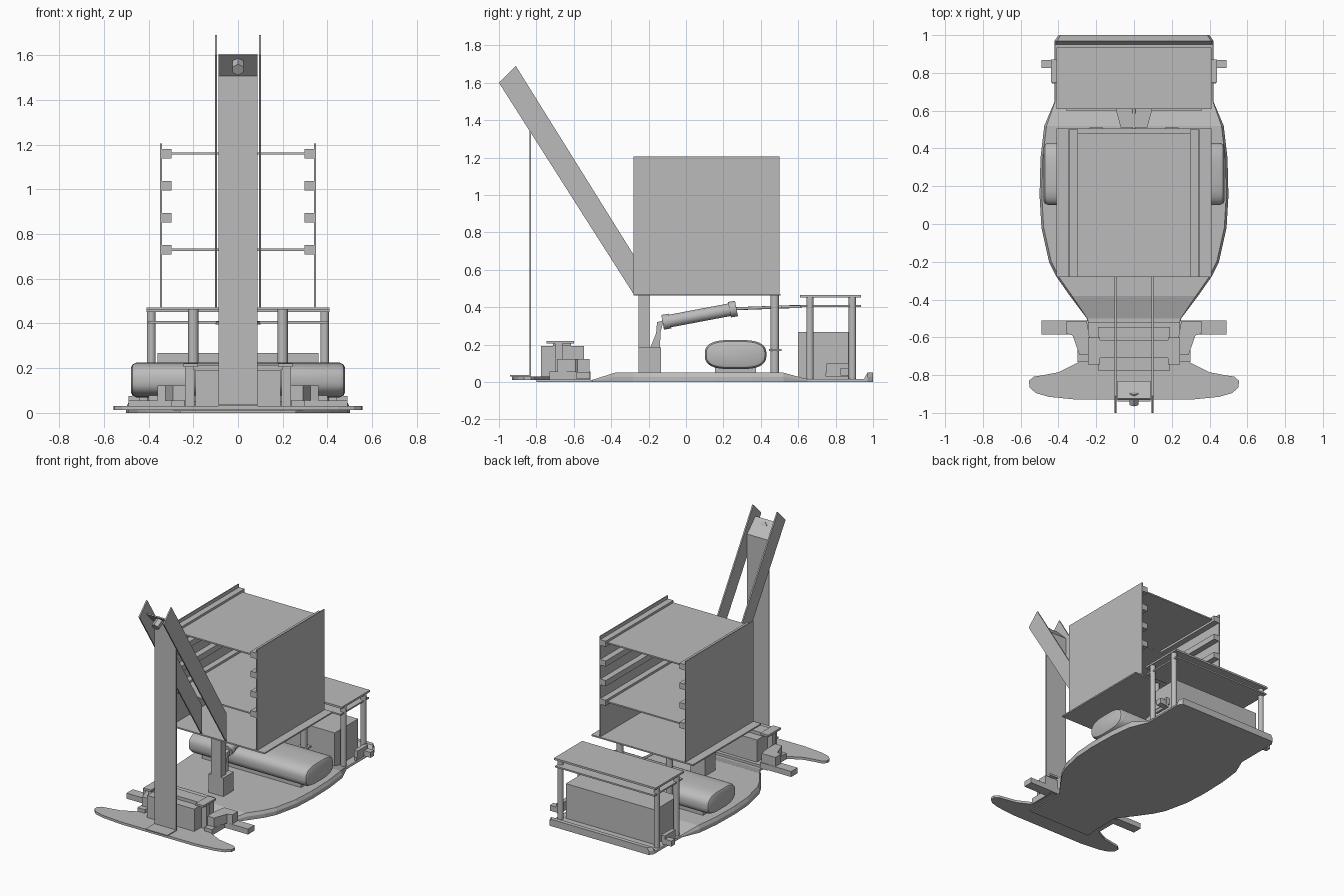
import bpy, bmesh, math
from mathutils import Vector

if "Cube" in bpy.data.objects:
    bpy.data.objects.remove(bpy.data.objects["Cube"])

grey = bpy.data.materials.new("plain grey")
grey.diffuse_color = (0.5, 0.5, 0.5, 1)
grey.use_nodes = True
grey.node_tree.nodes["Principled BSDF"].inputs["Base Color"].default_value = grey.diffuse_color


def finish(bm, name, smooth=False):
    bmesh.ops.recalc_face_normals(bm, faces=bm.faces)
    me = bpy.data.meshes.new(name)
    bm.to_mesh(me)
    bm.free()
    me.materials.append(grey)
    ob = bpy.data.objects.new(name, me)
    bpy.context.collection.objects.link(ob)
    if smooth:
        bpy.ops.object.select_all(action='DESELECT')
        ob.select_set(True)
        bpy.context.view_layer.objects.active = ob
        bpy.ops.object.shade_smooth_by_angle(angle=math.radians(35))
    return ob


def box(name, x0, x1, y0, y1, z0, z1):
    bm = bmesh.new()
    bmesh.ops.create_cube(bm, size=1)
    for v in bm.verts:
        v.co = Vector(((x0 + x1) / 2 + v.co.x * (x1 - x0),
                       (y0 + y1) / 2 + v.co.y * (y1 - y0),
                       (z0 + z1) / 2 + v.co.z * (z1 - z0)))
    return finish(bm, name)


def pair(name, x0, x1, *r):
    box(name + "_right", x0, x1, *r)
    box(name + "_left", -x1, -x0, *r)


def prism(name, pts, a, b, axis='z'):
    # extrude a profile: (x, y) along z, or (y, z) along x
    bm = bmesh.new()
    mk = (lambda p, h: (p[0], p[1], h)) if axis == 'z' else (lambda p, h: (h, p[0], p[1]))
    f = bm.faces.new([bm.verts.new(mk(p, a)) for p in pts])
    ext = bmesh.ops.extrude_face_region(bm, geom=[f])
    d = Vector((0, 0, b - a) if axis == 'z' else (b - a, 0, 0))
    bmesh.ops.translate(bm, vec=d, verts=[g for g in ext['geom'] if isinstance(g, bmesh.types.BMVert)])
    return finish(bm, name)


def rod(name, p, q, r, n=16, r2=None):
    p, q = Vector(p), Vector(q)
    bm = bmesh.new()
    bmesh.ops.create_cone(bm, cap_ends=True, segments=n, radius1=r,
                          radius2=r if r2 is None else r2, depth=(q - p).length)
    m = (q - p).to_track_quat('Z', 'Y').to_matrix().to_4x4()
    m.translation = (p + q) / 2
    bmesh.ops.transform(bm, matrix=m, verts=bm.verts)
    return finish(bm, name, n > 8)


# Base deck: lofted from (y, half width, top height) stations
bm = bmesh.new()
rings = []
for y, w, h in [(-.80, .26, .01), (-.70, .25, .01), (-.5, .25, .012), (-.38, .34, .05), (-.28, .41, .05),
                (-.2, .45, .05), (-.02, .49, .05), (.15, .5, .05), (.35, .495, .05),
                (.52, .475, .05), (.65, .42, .015), (.95, .42, .015), (.97, .42, .05), (1, .4, .05)]:
    t = w - (.012 if h > .03 else .003)
    rings.append([bm.verts.new(c) for c in ((-w, y, 0), (w, y, 0), (w, y, h * .55), (t, y, h), (-t, y, h), (-w, y, h * .55))])
for a, b in zip(rings, rings[1:]):
    for i in range(6):
        j = (i + 1) % 6
        bm.faces.new((a[i], a[j], b[j], b[i]))
bm.faces.new(rings[0])
bm.faces.new(rings[-1])
finish(bm, "base_deck")

# Front bumper with rounded wings
half = [(.30, -.93), (.45, -.915), (.52, -.895), (.553, -.865), (.556, -.83), (.53, -.808), (.48, -.80), (.40, -.785), (.27, -.72)]
full = half + [(-x, y) for x, y in reversed(half)]
prism("front_bumper", full, .012, .03)

# Mast: foot, upright plate, tilted head and hexagonal sensor
prism("mast", [(-.94, .03), (-.83, .03), (-.83, 1.51), (-.925, 1.605), (-.931, 1.599),
               (-.838, 1.506), (-.838, .037), (-.94, .037)], -.088, .088, 'x')
rod("mast_sensor", (0, -.89, 1.57), (0, -.952, 1.535), .028, 6)

# Sloping boards that tie the mast to the rack
for s, n in ((1, "right"), (-1, "left")):
    prism("slope_board_" + n, [(-1, 1.6), (-.91, 1.69), (-.28, .68), (-.28, .47)], s * .093, s * .103, 'x')

# Open rack: floor, walls, runners, shelves
box("rack_floor", -.41, .41, -.28, .505, .462, .472)
pair("rack_wall", .341, .348, -.28, .5, .47, 1.205)
for i, z in enumerate((.73, .873, 1.016, 1.16)):
    pair("rack_runner_%d" % i, .297, .342, -.28, .5, z - .021, z + .021)
for i, z in enumerate((.73, 1.16)):
    box("rack_shelf_%d" % i, -.3, .3, -.28, .48, z - .005, z + .005)

# Rack supports
box("front_support", -.04, .04, -.255, -.195, .05, .465)
box("front_support_block", -.06, .06, -.255, -.135, .05, .185)
for s, n in ((1, "right"), (-1, "left")):
    rod("rear_support_" + n, (s * .2, .475, .04), (s * .2, .475, .465), .023)
pair("rear_support_collar", .165, .235, .443, .51, .165, .178)

# Central actuator
prism("actuator_bracket", [(-.19, .185), (-.14, .185), (-.135, .27), (-.12, .33), (-.155, .32), (-.16, .26)], -.02, .02, 'x')
A, B = Vector((0, -.12, .32)), Vector((0, .262, .392))
rod("actuator_body", A, B, .034, 24)
d = (B - A).normalized()
rod("actuator_front_ring", A - d * .005, A + d * .035, .04, 24)
rod("actuator_rear_ring", B - d * .03, B + d * .008, .042, 24)
rod("actuator_rod", B, (0, .62, .405), .008, 12)
prism("actuator_tab", [(-.1, .62), (.1, .62), (.07, .51), (-.07, .51)], .395, .408)

# Transverse tank with rounded profile
bm = bmesh.new()
rings = []
for x, k in ((-.478, .02), (-.472, .008), (-.455, 0), (.455, 0), (.472, .008), (.478, .02)):
    ring = []
    for i in range(40):
        t = 2 * math.pi * (i + .5) / 40
        c, s = math.cos(t), math.sin(t)
        y = .265 + (.165 - k) * math.copysign(abs(c) ** .62, c)
        z = .147 + (.078 - k) * math.copysign(abs(s) ** .75, s)
        ring.append(bm.verts.new((x, y, z)))
    rings.append(ring)
for a, b in zip(rings, rings[1:]):
    for i in range(40):
        j = (i + 1) % 40
        bm.faces.new((a[i], a[j], b[j], b[i]))
bm.faces.new(rings[0])
bm.faces.new(rings[-1])
finish(bm, "tank", True)
box("tank_cradle", -.4, .4, .155, .375, .04, .08)

# Rear table with equipment box
box("rear_table_top", -.41, .41, .61, .935, .452, .466)
box("rear_table_lower", -.4, .4, .61, .935, .4, .411)
box("rear_equipment_box", -.36, .36, .6, .87, .012, .268)
for s, n in ((1, "right"), (-1, "left")):
    for y, m in ((.663, "inner"), (.89, "outer")):
        rod("table_leg_%s_%s" % (n, m), (s * .388, y, .01), (s * .388, y, .455), .02)
pair("rear_side_plate", .415, .435, .745, .865, .03, .05)
pair("rear_side_bracket", .41, .44, .75, .87, .05, .1)
pair("rear_side_peg", .43, .49, .825, .868, .035, .075)

# Front equipment box with side posts
box("front_equipment_box", -.19, .19, -.775, -.545, .01, .192)
box("front_cross_plate", -.29, .29, -.73, -.52, .01, .03)
pair("front_post", .195, .237, -.7, -.66, .03, .21)
pair("front_post_cap", .18, .243, -.745, -.6, .205, .22)
box("front_strap", -.2, .2, -.71, -.615, .192, .215)

# Side steps on angled brackets
for s, n in ((1, "right"), (-1, "left")):
    prism("step_bracket_" + n, [(s * x, y) for x, y in
          ((.235, -.69), (.29, -.69), (.325, -.59), (.36, -.58), (.36, -.515), (.25, -.515), (.235, -.6))], .055, .122)
pair("step_mount", .24, .3, -.73, -.51, .012, .056)
pair("step_board", .28, .49, -.585, -.512, .015, .055)
